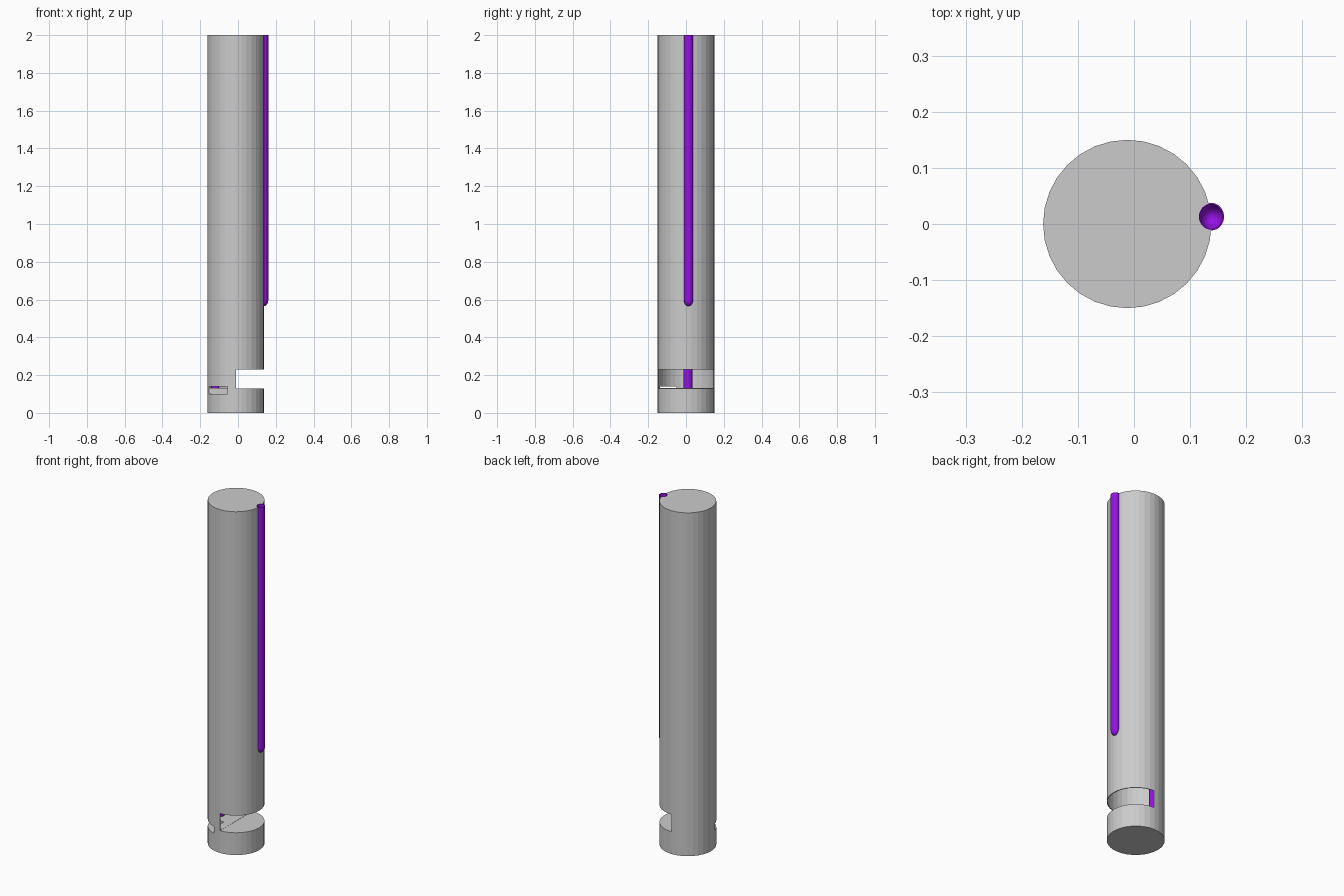
import bpy, bmesh, math

if "Cube" in bpy.data.objects:
    bpy.data.objects.remove(bpy.data.objects["Cube"])

CX, R = -0.012, 0.15          # body axis and radius
TX, TY = 0.1375, 0.013        # side tube axis


def material(name, rgb):
    m = bpy.data.materials.new(name)
    m.diffuse_color = (*rgb, 1)
    m.use_nodes = True
    m.node_tree.nodes["Principled BSDF"].inputs["Base Color"].default_value = m.diffuse_color
    return m


GREY = material("light grey", (0.6, 0.6, 0.6))
PURPLE = material("purple", (0.30, 0.006, 0.78))


def finish(name, bm, mat):
    bmesh.ops.remove_doubles(bm, verts=bm.verts, dist=1e-6)
    bmesh.ops.recalc_face_normals(bm, faces=bm.faces)
    me = bpy.data.meshes.new(name)
    bm.to_mesh(me)
    bm.free()
    me.materials.append(mat)
    ob = bpy.data.objects.new(name, me)
    bpy.context.collection.objects.link(ob)
    return ob


def lathe(name, profile, at, mat, sides=32, sx=1.0, smooth=False):
    """Spin an (r, z) profile round the vertical line through at."""
    bm = bmesh.new()
    rings = []
    for r, z in profile:
        if r == 0:
            rings.append([bm.verts.new((at[0], at[1], z))] * sides)
        else:
            rings.append([bm.verts.new((at[0] + sx * r * math.cos(2 * math.pi * i / sides),
                                        at[1] + r * math.sin(2 * math.pi * i / sides), z))
                          for i in range(sides)])
    for a, b in zip(rings, rings[1:]):
        for i in range(sides):
            j = (i + 1) % sides
            quad = list(dict.fromkeys((a[i], a[j], b[j], b[i])))
            bm.faces.new(quad)
    ob = finish(name, bm, mat)
    if smooth:
        bpy.ops.object.select_all(action='DESELECT')
        ob.select_set(True)
        bpy.context.view_layer.objects.active = ob
        bpy.ops.object.shade_smooth_by_angle(angle=math.radians(40))
    return ob


def box(name, lo, hi):
    bm = bmesh.new()
    bmesh.ops.create_cube(bm, size=1)
    for v in bm.verts:
        v.co = [(l + h) / 2 + c * (h - l) for c, l, h in zip(v.co, lo, hi)]
    return finish(name, bm, GREY)


def round_end(r, z, depth, steps=8):
    """Quarter-ellipse profile from the bottom tip up to radius r."""
    return [(0, z - depth)] + [(r * math.sin(a), z - depth * math.cos(a))
                               for a in (math.pi / 2 * i / steps for i in range(1, steps + 1))]


# main cylinder, hollow above its base
body = lathe("body", [(0, 0), (R, 0), (R, 2), (0, 2)], (CX, 0), GREY)
cutters = [
    lathe("cavity_cutter", [(0, 0.131), (R - 0.004, 0.131), (R - 0.004, 1.99), (0, 1.99)], (CX, 0), GREY),
    box("notch_cutter", (-0.01, -0.3, 0.13), (0.3, 0.3, 0.23)),
    box("slot_cutter", (-0.3, -0.3, 0.10), (-0.055, -0.05, 0.14)),
    lathe("bore_cutter", round_end(0.0233, 0.60, 0.034) + [(0.0233, 2.1), (0, 2.1)],
          (TX, TY), GREY, sx=0.94),
]
for c in cutters:
    mod = body.modifiers.new(c.name, 'BOOLEAN')
    mod.operation, mod.solver, mod.object = 'DIFFERENCE', 'EXACT', c
    c.hide_render = True
    c.hide_set(True)

# open-topped tube with a rounded bottom, half sunk into the right side
outer = round_end(0.0245, 0.60, 0.035)
inner = round_end(0.022, 0.60, 0.0325)
lathe("side_tube", outer + [(0.0245, 2), (0.022, 2)] + inner[::-1], (TX, TY), PURPLE, sx=0.94, smooth=True)

# rod inside the hollow, seen through the notch and slot
lathe("inner_rod", [(0, 0.128), (0.0235, 0.128), (0.0235, 1.6), (0, 1.6)], (-0.121, 0.01), PURPLE,
      sx=0.9, smooth=True)
